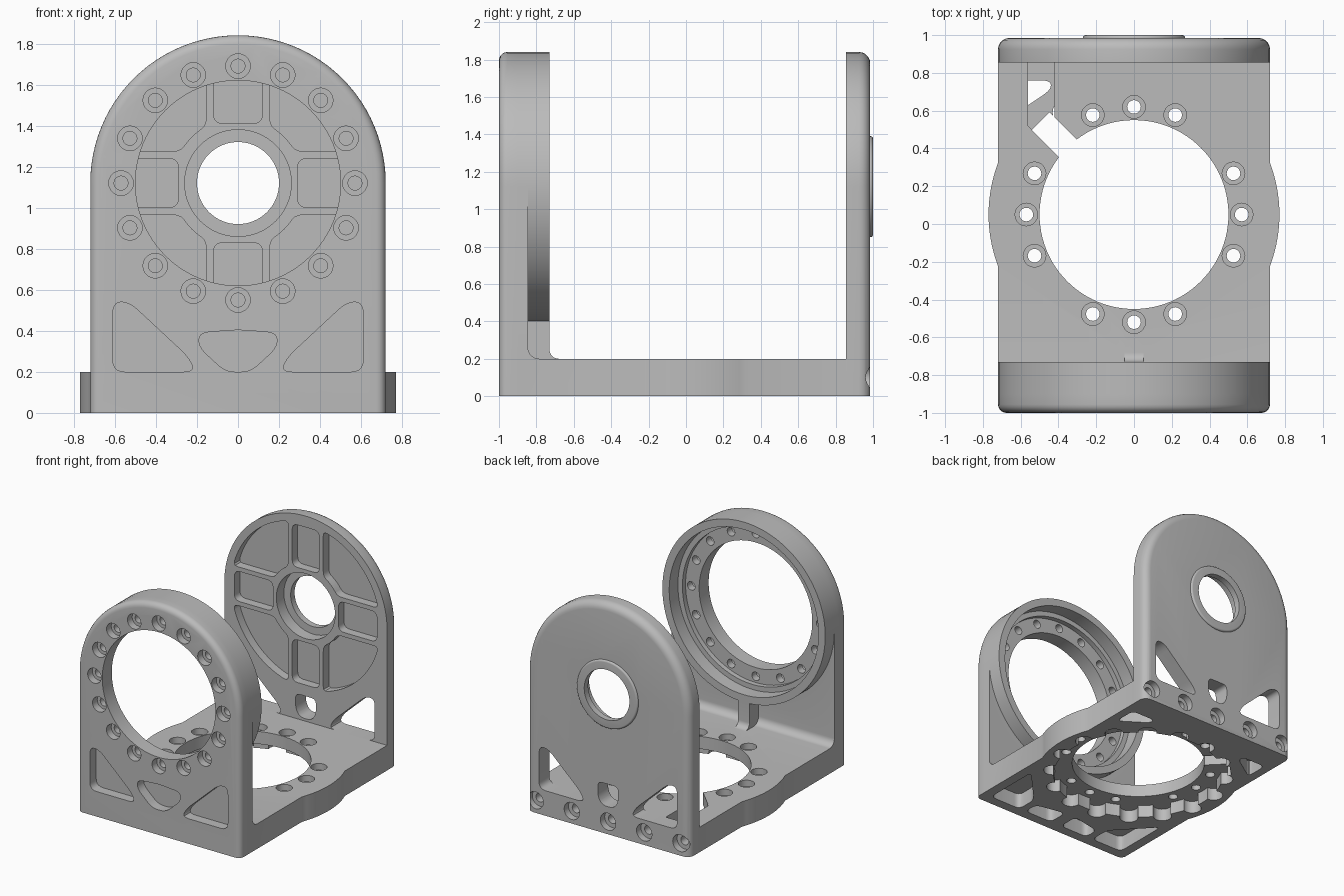
import bpy, bmesh
from math import sin, cos, radians, acos, asin, degrees
from mathutils import Vector

if "Cube" in bpy.data.objects:
    bpy.data.objects.remove(bpy.data.objects["Cube"])

grey = bpy.data.materials.new("machined_grey")
grey.use_nodes = True
COLOUR = (0.5, 0.5, 0.5, 1)
grey.diffuse_color = COLOUR
grey.node_tree.nodes["Principled BSDF"].inputs["Base Color"].default_value = COLOUR

HUB_Z = 1.12        # height of the tilt axis
PAN_Y = 0.05        # centre of the hole in the base


# ---- outline helpers -------------------------------------------------
def arc(cx, cy, r, start, end, n):
    return [(cx + r * cos(radians(start + (end - start) * i / n)),
             cy + r * sin(radians(start + (end - start) * i / n))) for i in range(n + 1)]


def circle(cx, cy, r, n=32):
    return arc(cx, cy, r, 0, 360, n)[:-1]


def rounded(points, r, steps=5):
    out = []
    for i, p in enumerate(points):
        p = Vector(p)
        a, b = Vector(points[i - 1]) - p, Vector(points[(i + 1) % len(points)]) - p
        a = p + a.normalized() * min(r, a.length * 0.49)
        b = p + b.normalized() * min(r, b.length * 0.49)
        for k in range(steps + 1):
            t = k / steps
            out.append(tuple(a * (1 - t) ** 2 + p * 2 * t * (1 - t) + b * t * t))
    return out


def mirror(points):
    return [(-u, v) for u, v in points]


def turned(points, angle, cx, cy):
    c, s = cos(radians(angle)), sin(radians(angle))
    return [(cx + u * c - v * s, cy + u * s + v * c) for u, v in points]


def bolt_circle(cx, cy, dist, r, angles, n=20):
    return [circle(cx + dist * cos(radians(a)), cy + dist * sin(radians(a)), r, n) for a in angles]


# ---- solid helpers ---------------------------------------------------
def prism(name, outlines, axis, low, high):
    """Extrude one or more outlines along an axis."""
    place = {"x": lambda u, v, t: (t, u, v),
             "y": lambda u, v, t: (u, t, v),
             "z": lambda u, v, t: (u, v, t)}[axis]
    bm = bmesh.new()
    for pts in outlines:
        a = [bm.verts.new(place(u, v, low)) for u, v in pts]
        b = [bm.verts.new(place(u, v, high)) for u, v in pts]
        bm.faces.new(a)
        bm.faces.new(b)
        for i in range(len(pts)):
            bm.faces.new((a[i - 1], a[i], b[i], b[i - 1]))
    bmesh.ops.recalc_face_normals(bm, faces=bm.faces)
    mesh = bpy.data.meshes.new(name)
    bm.to_mesh(mesh)
    bm.free()
    mesh.materials.append(grey)
    obj = bpy.data.objects.new(name, mesh)
    bpy.context.collection.objects.link(obj)
    return obj


def round_rim(obj, y, size):
    """Round the outline edges lying on the plane y, except along the floor."""
    bm = bmesh.new()
    bm.from_mesh(obj.data)
    rim = [e for e in bm.edges
           if all(abs(v.co.y - y) < 1e-4 for v in e.verts)
           and max(v.co.z for v in e.verts) > 0.01]
    bmesh.ops.bevel(bm, geom=rim, offset=size, segments=5, profile=0.5, affect="EDGES")
    bm.to_mesh(obj.data)
    bm.free()


def combine(obj, other, operation="DIFFERENCE"):
    mod = obj.modifiers.new("combine", "BOOLEAN")
    mod.operation, mod.object, mod.solver = operation, other, "EXACT"
    graph = bpy.context.evaluated_depsgraph_get()
    mesh = bpy.data.meshes.new_from_object(obj.evaluated_get(graph))
    obj.modifiers.clear()
    obj.data = mesh
    bpy.data.objects.remove(other)


def cut(obj, outlines, axis, low, high):
    combine(obj, prism("cutter", outlines, axis, low, high))


def add(obj, outlines, axis, low, high):
    combine(obj, prism("addition", outlines, axis, low, high), "UNION")


# ---- shared outlines -------------------------------------------------
arch = [(-0.72, 0), (0.72, 0)] + arc(0, HUB_Z, 0.72, 0, 180, 48)
side_window = rounded([(0.21, 0.2), (0.61, 0.2), (0.61, 0.54), (0.53, 0.54), (0.24, 0.27)], 0.06)
side_windows = [side_window, mirror(side_window)]
all_bolts = [22.5 * i for i in range(16)]

# ---- bracket: front plate, bearing ring and base ---------------------
bracket = prism("front_bracket", [arch], "y", -1, -0.845)
round_rim(bracket, -1, 0.045)
add(bracket, [circle(0, HUB_Z, 0.72, 96)], "y", -0.9, -0.73)

bulge = degrees(acos(0.72 / 0.77))
base = [(-0.72, -0.9), (0.72, -0.9)] + arc(0, PAN_Y, 0.77, -bulge, bulge, 14)
base += [(0.72, 0.855), (-0.72, 0.855)] + arc(0, PAN_Y, 0.77, 180 - bulge, 180 + bulge, 14)
add(bracket, [base], "z", 0, 0.2)

# inside fillet and central rib under the ring
fillet = [(-0.9, 0.26), (-0.9, 0.15), (-0.785, 0.15)] + arc(-0.785, 0.26, 0.06, 270, 180, 8)
add(bracket, [fillet], "x", -0.72, 0.72)
rib = [(-0.88, 0.43), (-0.88, 0.15), (-0.68, 0.15)] + arc(-0.68, 0.25, 0.05, 270, 180, 8) + [(-0.73, 0.43)]
add(bracket, [rib], "x", -0.05, 0.05)

# bearing seat, opening and bolts of the front plate
cut(bracket, [circle(0, HUB_Z, 0.66, 96)], "y", -0.84, -0.6)
cut(bracket, [circle(0, HUB_Z, 0.62, 96)], "y", -0.88, -0.6)
cut(bracket, [circle(0, HUB_Z, 0.5, 96)], "y", -1.1, -0.6)
cut(bracket, bolt_circle(0, HUB_Z, 0.57, 0.06, all_bolts), "y", -1.1, -0.94)
cut(bracket, bolt_circle(0, HUB_Z, 0.57, 0.034, all_bolts), "y", -1.1, -0.8)

# lightening pockets in the front face
centre_pocket = rounded([(-0.06, 0.2), (0.06, 0.2), (0.19, 0.32), (0.19, 0.39),
                         (0, 0.405), (-0.19, 0.39), (-0.19, 0.32)], 0.05)
cut(bracket, side_windows + [centre_pocket], "y", -1.1, -0.92)

# base opening and scalloped recess underneath
cut(bracket, [circle(0, PAN_Y, 0.64, 96)], "z", -0.1, 0.1)
cut(bracket, bolt_circle(0, PAN_Y, 0.65, 0.07, [a + 11.25 for a in all_bolts]), "z", -0.1, 0.1)
cut(bracket, [circle(0, PAN_Y, 0.5, 96)], "z", -0.1, 0.3)
base_bolts = [a for a in all_bolts if a % 90 != 45]
cut(bracket, bolt_circle(0, PAN_Y, 0.57, 0.06, base_bolts), "z", 0.15, 0.3)
cut(bracket, bolt_circle(0, PAN_Y, 0.57, 0.036, base_bolts), "z", -0.1, 0.3)

# pockets in the underside
under = [rounded(p, 0.05) for p in (
    [(0.64, -0.92), (0.64, -0.45), (0.36, -0.75), (0.36, -0.92)],
    [(0.05, -0.92), (0.3, -0.92), (0.3, -0.8), (0.05, -0.75)],
    [(0.65, 0.57), (0.65, 0.76), (0.44, 0.76), (0.44, 0.71)])]
cut(bracket, under + [mirror(p) for p in under], "z", -0.1, 0.12)

# cable slot and channel
slot = turned([(0.4, -0.067), (0.7, -0.067), (0.7, 0.067), (0.4, 0.067)], 135, 0, PAN_Y)
cut(bracket, [slot], "z", -0.1, 0.3)
channel = [(-0.56, 0.52), (-0.5, 0.46), (-0.42, 0.56), (-0.42, 0.9), (-0.56, 0.9)]
cut(bracket, [channel], "z", 0.1, 0.3)

# ---- back plate ------------------------------------------------------
back = prism("back_plate", [arch], "y", 0.855, 0.985)
round_rim(back, 0.985, 0.06)
boss = prism("boss", [circle(0, HUB_Z, 0.27, 64)], "y", 0.95, 1)
round_rim(boss, 1, 0.014)
combine(back, boss, "UNION")

# ribbed inner face: four quadrant pockets and four spoke pockets
inner, outer = degrees(asin(0.155 / 0.32)), degrees(asin(0.155 / 0.66))
quadrant = rounded(arc(0, 0, 0.66, outer, 90 - outer, 9) + arc(0, 0, 0.32, 90 - inner, inner, 3), 0.04, 3)
spoke = rounded([(0.29, -0.12), (0.63, -0.12), (0.63, 0.12), (0.29, 0.12)], 0.05)
pockets = [turned(p, 90 * i, 0, HUB_Z) for i in range(4) for p in (quadrant, spoke)]
cut(back, pockets, "y", 0.8, 0.925)

# stepped pivot bore
cut(back, [circle(0, HUB_Z, 0.26, 64)], "y", 0.8, 0.95)
cut(back, [circle(0, HUB_Z, 0.2, 64)], "y", 0.8, 1.1)

# through windows
small_window = rounded([(-0.05, 0.22), (0.05, 0.22), (0.09, 0.28), (0.09, 0.4), (-0.09, 0.4), (-0.09, 0.28)], 0.04)
cut(back, side_windows + [small_window], "y", 0.8, 1.1)

# row of fixing screws along the foot
screw_x = [0.32 * i for i in range(-2, 3)]
cut(back, [circle(x, 0.1, 0.068, 24) for x in screw_x], "y", 0.93, 1.1)
cut(back, [circle(x, 0.1, 0.035, 20) for x in screw_x], "y", 0.8, 1.1)

# ---- shading ---------------------------------------------------------
bpy.ops.object.select_all(action="DESELECT")
for obj in (bracket, back):
    obj.select_set(True)
    bpy.context.view_layer.objects.active = obj
bpy.ops.object.shade_smooth_by_angle(angle=radians(30))
